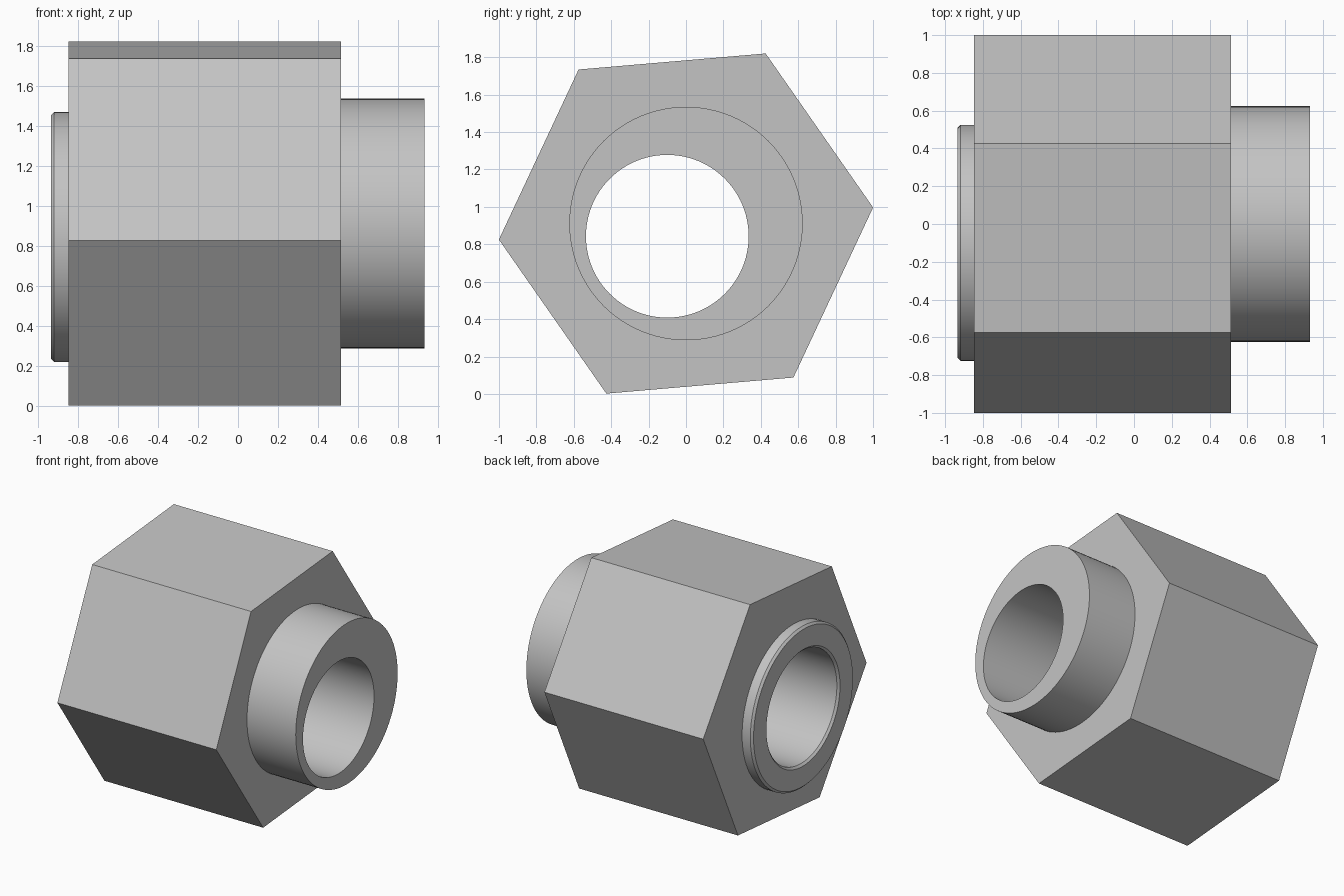
import bpy
import bmesh
from math import cos, sin, pi, radians

cube = bpy.data.objects.get("Cube")
if cube:
    bpy.data.objects.remove(cube, do_unlink=True)

MAIN_AXIS = (0.0, 0.911)      # y, z of the hexagon and the right collar
BORE_AXIS = (-0.1, 0.843)     # y, z of the offset bore and the left collar
BORE_R, COLLAR_R = 0.435, 0.624
LEFT_END, RIGHT_END = -0.935, 0.932
BEVEL = 0.016

steel = bpy.data.materials.new("light_grey_steel")
steel.use_nodes = True
grey = (0.55, 0.55, 0.55, 1)
steel.diffuse_color = grey
steel.node_tree.nodes["Principled BSDF"].inputs["Base Color"].default_value = grey


def turned(name, axis, profile, sides=96, turn=0.0):
    """Solid swept around an x-parallel axis from (x, radius) pairs."""
    bm = bmesh.new()
    rings = []
    for x, r in profile:
        angles = [turn + 2 * pi * i / sides for i in range(sides)]
        rings.append([bm.verts.new((x, axis[0] + r * cos(a), axis[1] + r * sin(a)))
                      for a in angles])
    for a, b in zip(rings, rings[1:]):
        for i in range(sides):
            j = (i + 1) % sides
            bm.faces.new((a[i], a[j], b[j], b[i]))
    bm.faces.new(rings[0])
    bm.faces.new(rings[-1])
    bmesh.ops.recalc_face_normals(bm, faces=bm.faces)
    mesh = bpy.data.meshes.new(name)
    bm.to_mesh(mesh)
    bm.free()
    mesh.materials.append(steel)
    obj = bpy.data.objects.new(name, mesh)
    bpy.context.collection.objects.link(obj)
    return obj


def combine(target, other, operation):
    """Apply a boolean and remove the helper solid."""
    other.hide_render = True
    mod = target.modifiers.new(operation.title(), 'BOOLEAN')
    mod.operation, mod.solver, mod.object = operation, 'EXACT', other
    bpy.ops.object.select_all(action='DESELECT')
    bpy.context.view_layer.objects.active = target
    target.select_set(True)
    bpy.ops.object.modifier_apply(modifier=mod.name)
    bpy.data.objects.remove(other, do_unlink=True)


# Hexagonal body, slightly rotated
body = turned("hex_fitting", MAIN_AXIS, [(-0.848, 1.004), (0.514, 1.004)],
              sides=6, turn=radians(4.9))

# Plain collar on the right, bevelled offset collar on the left
right_collar = turned("right_collar", MAIN_AXIS,
                      [(0.3, COLLAR_R), (RIGHT_END, COLLAR_R)])
left_collar = turned("left_collar", BORE_AXIS,
                     [(LEFT_END, COLLAR_R - BEVEL), (LEFT_END + BEVEL, COLLAR_R),
                      (-0.6, COLLAR_R)])
combine(body, right_collar, 'UNION')
combine(body, left_collar, 'UNION')

# Through bore with a bevelled mouth on the left
bore = turned("bore_cutter", BORE_AXIS,
              [(-1.1, BORE_R + BEVEL), (LEFT_END, BORE_R + BEVEL),
               (LEFT_END + BEVEL, BORE_R), (1.1, BORE_R)])
combine(body, bore, 'DIFFERENCE')

bpy.ops.object.shade_smooth_by_angle(angle=radians(25))
